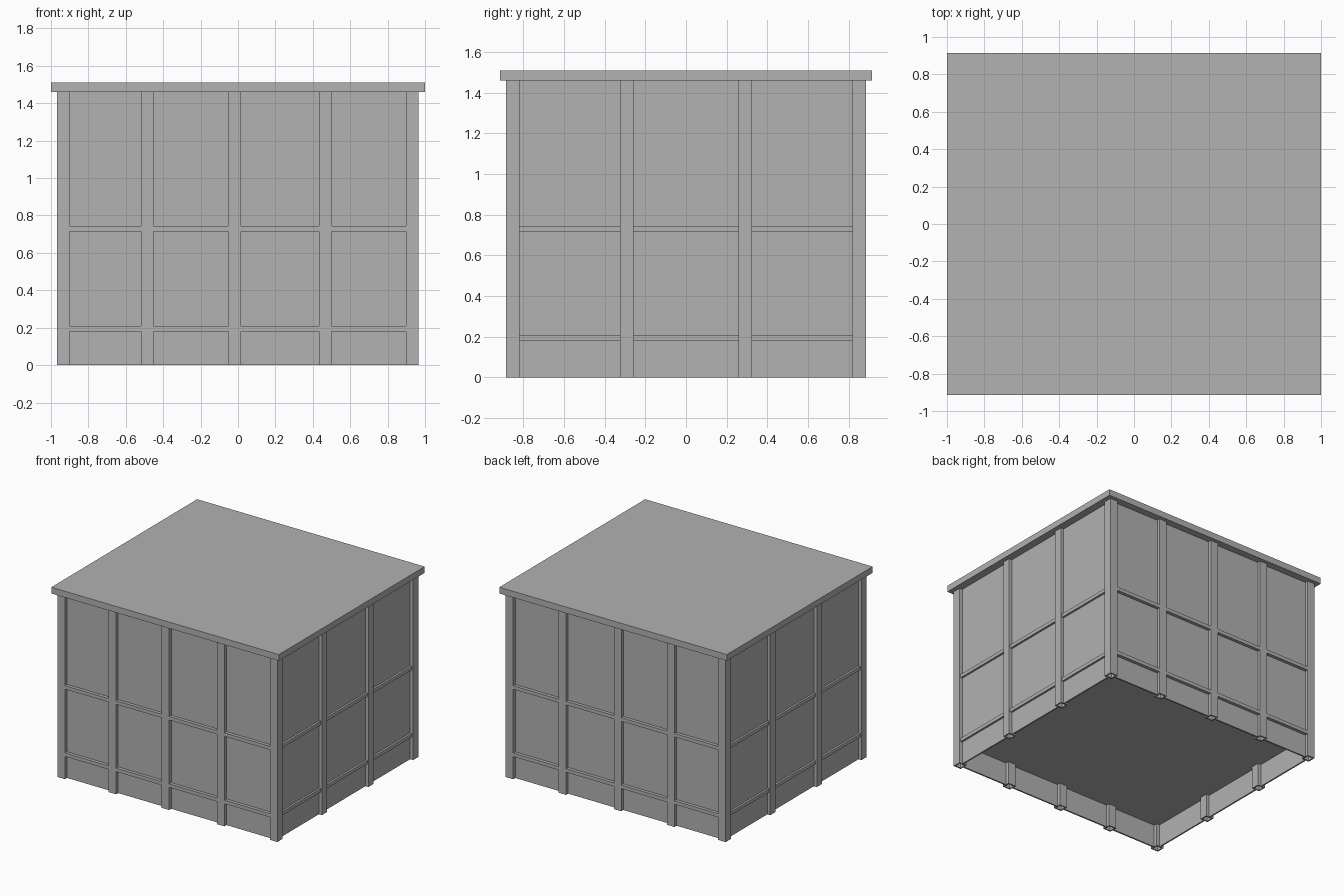
import bpy
import bmesh

cube = bpy.data.objects.get("Cube")
if cube:
    bpy.data.objects.remove(cube, do_unlink=True)

grey = bpy.data.materials.new("plain_grey")
grey.use_nodes = True
grey.diffuse_color = (0.445, 0.445, 0.445, 1)
grey.node_tree.nodes["Principled BSDF"].inputs["Base Color"].default_value = grey.diffuse_color

X0, X1, Y = -0.968, 0.965, 0.885      # outer faces of the frame
POST, WALL = 0.066, 0.01              # tube size and tube wall thickness
EAVES, TOP = 1.46, 1.51
INSET = 0.026                         # panel set back from the post face
PANEL = 0.012


def finish(name, bm):
    mesh = bpy.data.meshes.new(name)
    bmesh.ops.recalc_face_normals(bm, faces=bm.faces)
    bm.to_mesh(mesh)
    bm.free()
    mesh.materials.append(grey)
    obj = bpy.data.objects.new(name, mesh)
    bpy.context.collection.objects.link(obj)
    return obj


def box(name, x, y, z):
    """Box from (low, high) pairs on each axis."""
    bm = bmesh.new()
    bmesh.ops.create_cube(bm, size=1)
    for v in bm.verts:
        v.co = [(lo + hi) / 2 + c * (hi - lo) for c, (lo, hi) in zip(v.co, (x, y, z))]
    return finish(name, bm)


def tube(name, cx, cy):
    """Square hollow post, open at the foot."""
    bm = bmesh.new()
    rings = []
    for half, z in ((POST / 2, EAVES), (POST / 2, 0), (POST / 2 - WALL, 0), (POST / 2 - WALL, EAVES)):
        rings.append([bm.verts.new((cx + sx * half, cy + sy * half, z))
                      for sx, sy in ((-1, -1), (1, -1), (1, 1), (-1, 1))])
    for k in range(4):
        a, b = rings[k], rings[(k + 1) % 4]
        for i in range(4):
            j = (i + 1) % 4
            bm.faces.new((a[i], a[j], b[j], b[i]))
    return finish(name, bm)


# Posts around the perimeter
half = POST / 2
xs = [X0 + half, -0.485, -0.018, 0.467, X1 - half]
ys = [-Y + half, -0.292, 0.292, Y - half]
for i, x in enumerate(xs):
    for side, y in (("front", ys[0]), ("back", ys[-1])):
        tube(f"{side}_post_{i + 1}", x, y)
for i, y in enumerate(ys[1:-1]):
    for side, x in (("right", xs[0]), ("left", xs[-1])):
        tube(f"{side}_post_{i + 1}", x, y)

# Wall panels and rails in each bay
rails = ((0.18, 0.208), (0.715, 0.743))


def bay_parts(side, axis, face, inward, stops, rail_setback):
    for i, (a, b) in enumerate(zip(stops, stops[1:])):
        span = (a + half, b - half)

        def part(name, near, far, z):
            depth = sorted((face + inward * near, face + inward * far))
            pair = (span, depth) if axis == "x" else (depth, span)
            box(f"{side}_{name}_{i + 1}", *pair, z)

        part("panel", INSET, INSET + PANEL, (0, EAVES))
        for label, z in zip(("lower_rail", "middle_rail"), rails):
            part(label, rail_setback, INSET, z)


bay_parts("front", "x", -Y, 1, xs, 0)
bay_parts("back", "x", Y, -1, xs, 0)
bay_parts("right", "y", X0, 1, ys, 0.01)
bay_parts("left", "y", X1, -1, ys, 0.01)

# Raised floor and flat overhanging roof
edge = INSET + PANEL
box("floor", (X0 + edge, X1 - edge), (-Y + edge, Y - edge), rails[0])
box("roof", (-1, 1), (-0.915, 0.915), (EAVES, TOP))
